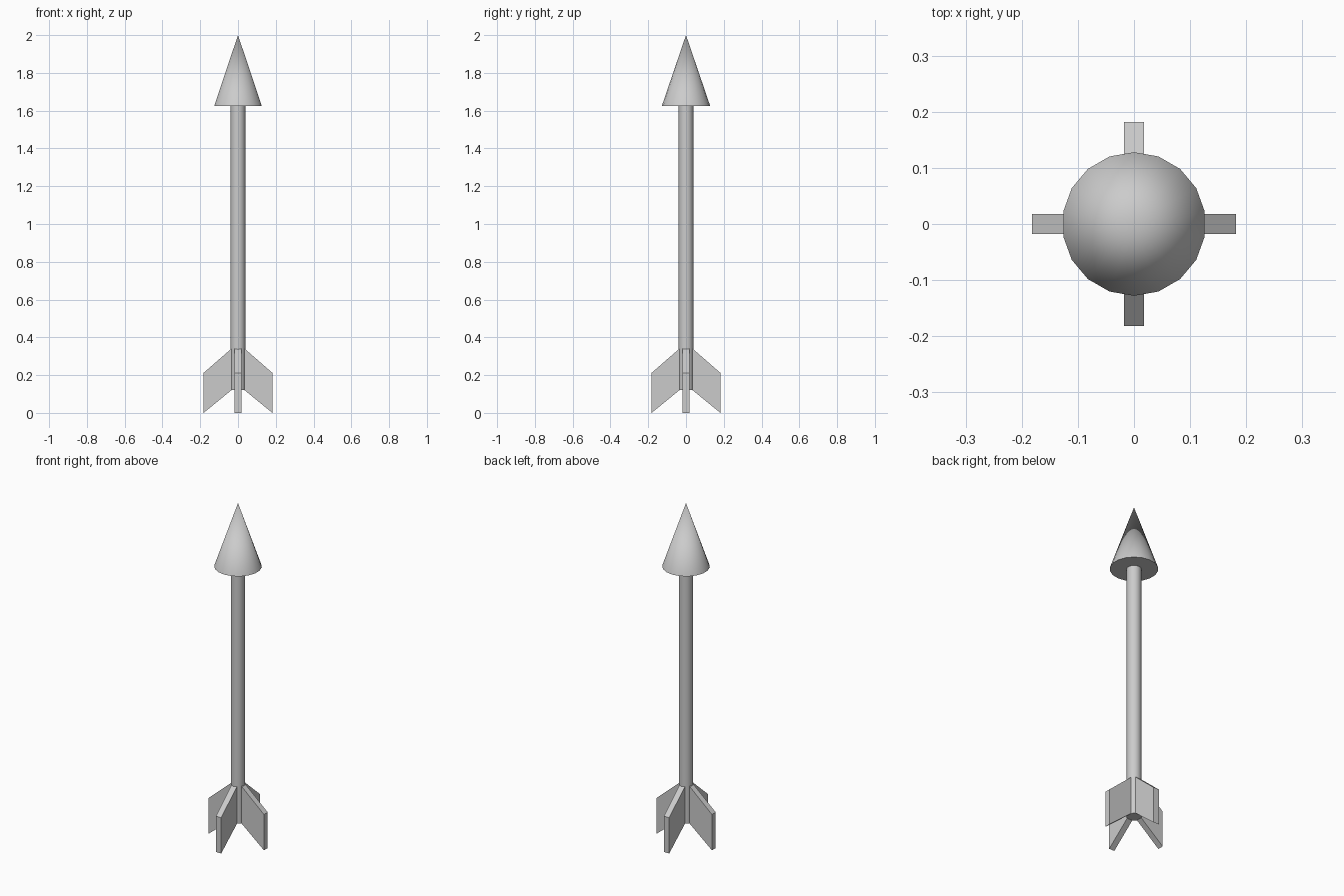
import bpy, bmesh
from math import radians
from mathutils import Matrix, Vector

if "Cube" in bpy.data.objects:
    bpy.data.objects.remove(bpy.data.objects["Cube"])

SIDES = 18


def smooth(obj):
    bpy.ops.object.select_all(action='DESELECT')
    obj.select_set(True)
    bpy.context.view_layer.objects.active = obj
    bpy.ops.object.shade_smooth_by_angle(angle=radians(35))


def fin(name, profile, thickness, angle):
    bm = bmesh.new()
    face = bm.faces.new([bm.verts.new((x, -thickness / 2, z)) for x, z in profile])
    ext = bmesh.ops.extrude_face_region(bm, geom=[face])
    moved = [g for g in ext["geom"] if isinstance(g, bmesh.types.BMVert)]
    bmesh.ops.translate(bm, verts=moved, vec=Vector((0, thickness, 0)))
    bmesh.ops.recalc_face_normals(bm, faces=bm.faces)
    bm.transform(Matrix.Rotation(angle, 4, 'Z'))
    mesh = bpy.data.meshes.new(name)
    bm.to_mesh(mesh)
    bm.free()
    obj = bpy.data.objects.new(name, mesh)
    bpy.context.collection.objects.link(obj)
    return obj


# Shaft
bottom, top = 0.12, 1.625
bpy.ops.mesh.primitive_cylinder_add(vertices=SIDES, radius=0.039, depth=top - bottom,
                                    location=(0, 0, (top + bottom) / 2))
shaft = bpy.context.object
shaft.name = "shaft"
smooth(shaft)

# Pointed head
bpy.ops.mesh.primitive_cone_add(vertices=SIDES, radius1=0.128, radius2=0,
                                depth=2 - top, location=(0, 0, (2 + top) / 2))
head = bpy.context.object
head.name = "arrow_head"
smooth(head)

# Four swept tail fins
fin_profile = [(0.035, 0.12), (0.182, 0.0), (0.182, 0.212), (0.035, 0.34)]
for i in range(4):
    fin(f"tail_fin_{i + 1}", fin_profile, 0.035, radians(90 * i))
